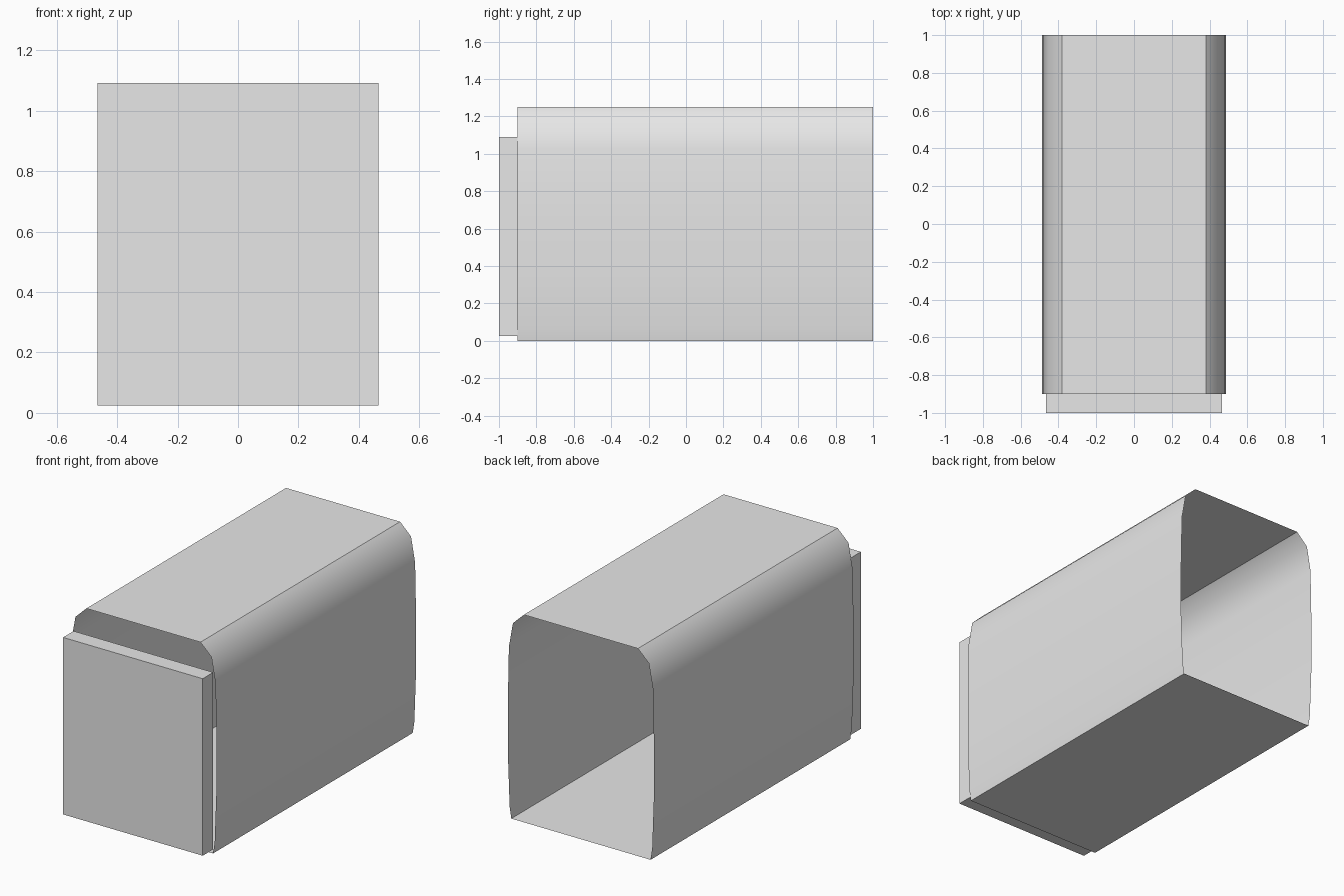
import bpy
import bmesh
import math

cube = bpy.data.objects.get("Cube")
if cube:
    bpy.data.objects.remove(cube, do_unlink=True)

grey = bpy.data.materials.new("light_grey")
grey.use_nodes = True
colour = (0.8, 0.8, 0.8, 1)
grey.diffuse_color = colour
grey.node_tree.nodes["Principled BSDF"].inputs["Base Color"].default_value = colour


def finish(name, bm):
    mesh = bpy.data.meshes.new(name)
    bm.to_mesh(mesh)
    bm.free()
    mesh.materials.append(grey)
    obj = bpy.data.objects.new(name, mesh)
    bpy.context.collection.objects.link(obj)
    return obj


# Thin sleeve, open at both ends: half profile (x, z) from top to bottom, mirrored
FRONT, BACK = -0.9, 1.0
half = [(0.38, 1.25), (0.453, 1.18), (0.48, 1.03), (0.487, 0.68),
        (0.487, 0.4), (0.475, 0.07), (0.464, 0)]
profile = half + [(-x, z) for x, z in reversed(half)]
bm = bmesh.new()
front_ring = [bm.verts.new((x, FRONT, z)) for x, z in profile]
back_ring = [bm.verts.new((x, BACK, z)) for x, z in profile]
for i in range(len(profile)):
    j = (i + 1) % len(profile)
    bm.faces.new((front_ring[i], front_ring[j], back_ring[j], back_ring[i]))
bm.normal_update()
# Turn the walls outward
if bm.faces[:][len(half) - 1].normal.z > 0:
    bmesh.ops.reverse_faces(bm, faces=bm.faces[:])
sleeve = finish("sleeve", bm)
bpy.ops.object.select_all(action="DESELECT")
sleeve.select_set(True)
bpy.context.view_layer.objects.active = sleeve
bpy.ops.object.shade_smooth_by_angle(angle=math.radians(40))

# Flat slab in front of the sleeve
bm = bmesh.new()
bmesh.ops.create_cube(bm, size=1)
bmesh.ops.scale(bm, vec=(0.93, 0.1, 1.066), verts=bm.verts)
bmesh.ops.translate(bm, vec=(0, -0.95, 0.558), verts=bm.verts)
finish("front_panel", bm)
